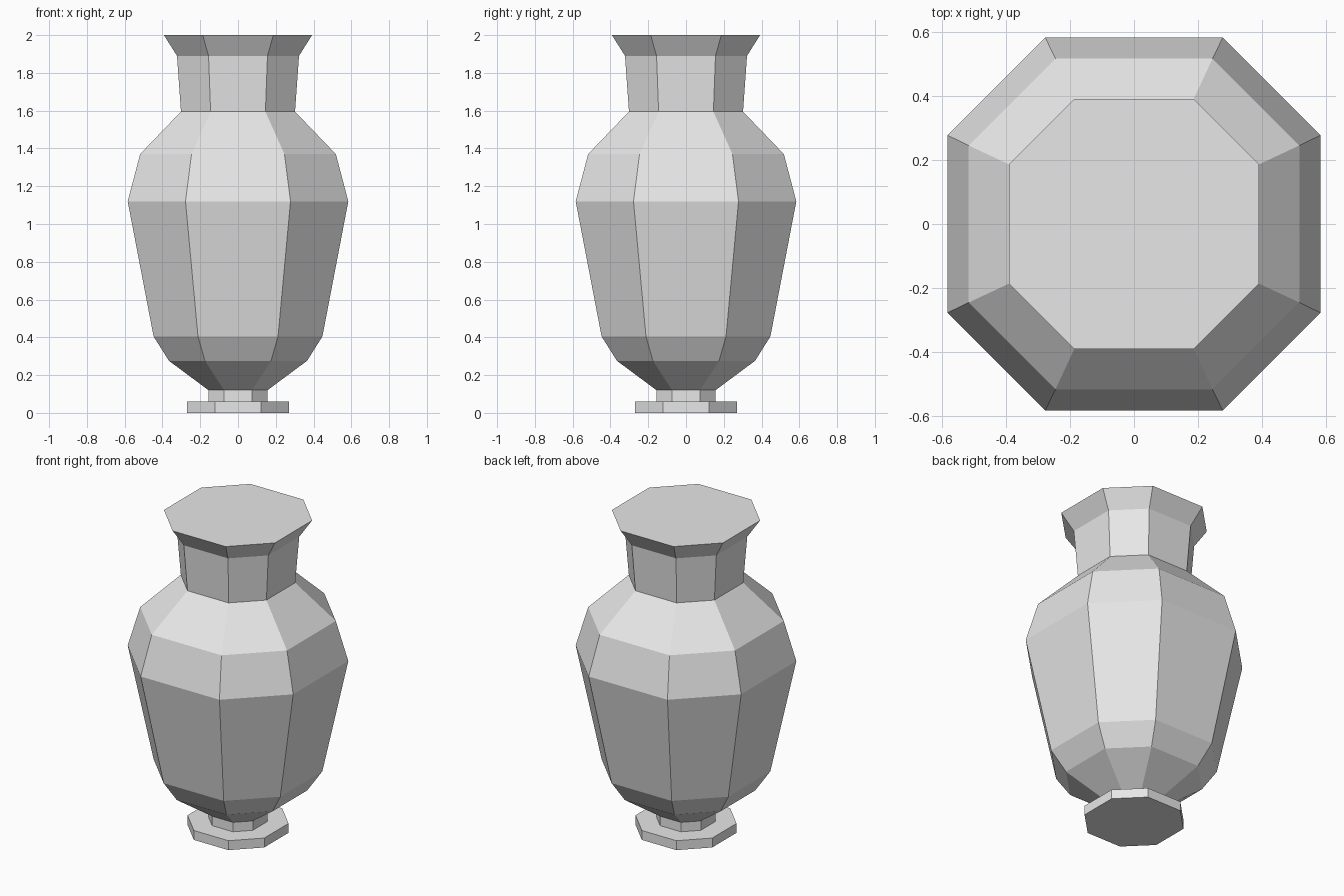
import bpy
import bmesh

cube = bpy.data.objects.get("Cube")
if cube:
    bpy.data.objects.remove(cube, do_unlink=True)

# One plain grey for the whole vase
stone = bpy.data.materials.new("plain grey")
stone.use_nodes = True
grey = (0.8, 0.8, 0.8, 1.0)
stone.diffuse_color = grey
stone.node_tree.nodes["Principled BSDF"].inputs["Base Color"].default_value = grey


def octagon(a, b):
    """Corners of an eight-sided ring: half width a, half length b of the straight sides."""
    return [(a, -b), (a, b), (b, a), (-b, a), (-a, b), (-a, -b), (-b, -a), (b, -a)]


def eight_sided(name, profile, cap_bottom=False, cap_top=False):
    """Skin a stack of octagons given as (height, half width, half side length)."""
    bm = bmesh.new()
    rings = [[bm.verts.new((x, y, z)) for x, y in octagon(a, b)] for z, a, b in profile]
    for low, high in zip(rings, rings[1:]):
        for i in range(8):
            j = (i + 1) % 8
            bm.faces.new((low[i], low[j], high[j], high[i]))
    if cap_bottom:
        bm.faces.new(rings[0][::-1])
    if cap_top:
        bm.faces.new(rings[-1])
    mesh = bpy.data.meshes.new(name)
    bm.to_mesh(mesh)
    bm.free()
    mesh.materials.append(stone)
    obj = bpy.data.objects.new(name, mesh)
    bpy.context.collection.objects.link(obj)
    return obj


# Rings where two parts meet
stem_foot = (0.06, 0.156, 0.074)
stem_top = (0.12, 0.156, 0.074)
neck_base = (1.595, 0.302, 0.145)

# Foot plate, including its flat ledge up to the stem
eight_sided("foot", [(0, 0.271, 0.122), (0.06, 0.271, 0.122), stem_foot], cap_bottom=True)

# Short stem
eight_sided("stem", [stem_foot, stem_top])

# Belly and shoulder
eight_sided("body", [
    stem_top,
    (0.276, 0.366, 0.175),
    (0.405, 0.447, 0.212),
    (1.12, 0.584, 0.278),
    (1.37, 0.518, 0.246),
    neck_base,
])

# Neck with flared, closed rim
eight_sided("neck", [neck_base, (1.89, 0.323, 0.156), (2.0, 0.392, 0.187)], cap_top=True)
